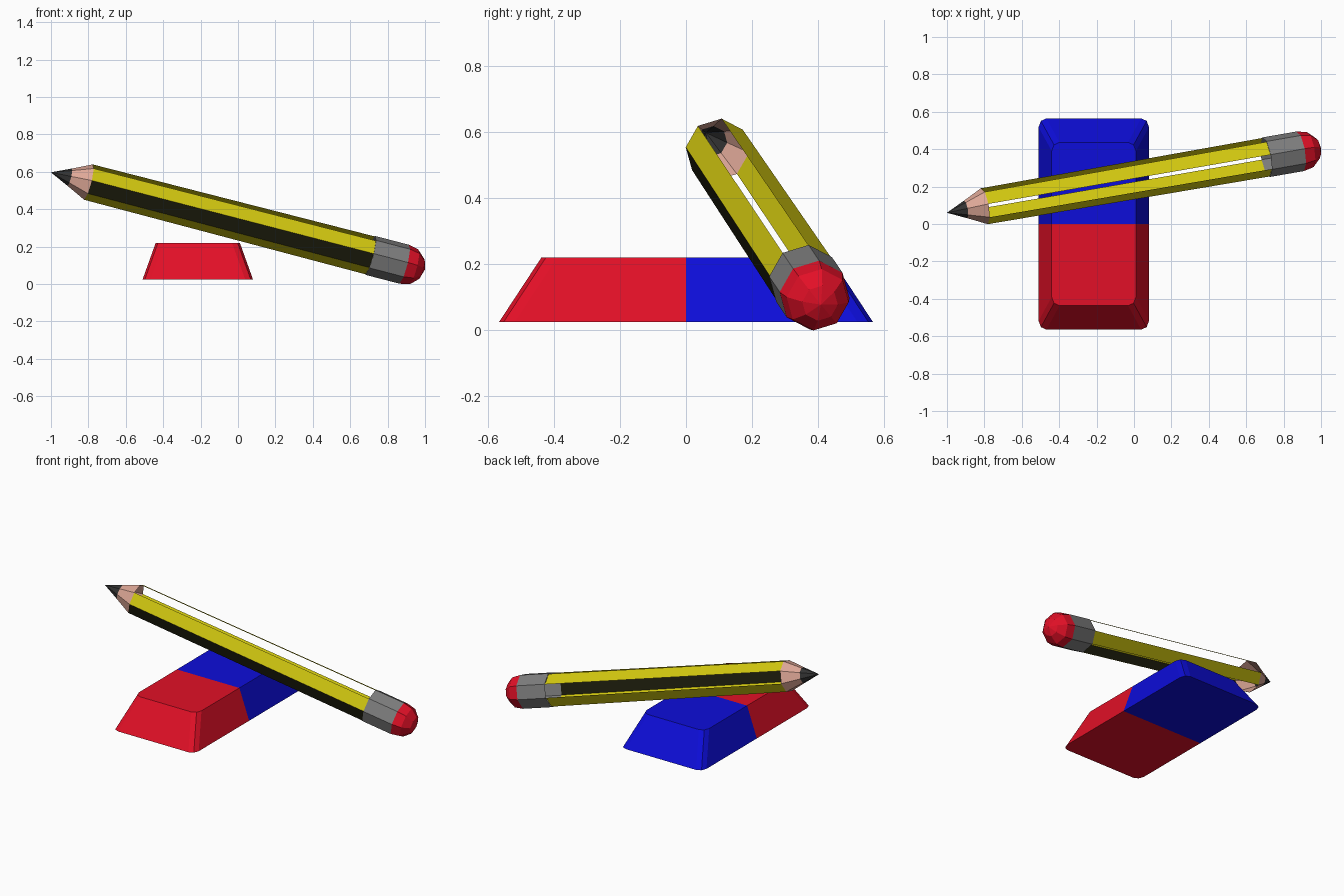
import bpy, bmesh
from math import cos, sin, radians
from mathutils import Vector

cube = bpy.data.objects.get("Cube")
if cube:
    bpy.data.objects.remove(cube, do_unlink=True)


def material(name, rgb):
    m = bpy.data.materials.new(name)
    m.use_nodes = True
    m.diffuse_color = (*rgb, 1)
    bsdf = next(n for n in m.node_tree.nodes if n.type == 'BSDF_PRINCIPLED')
    bsdf.inputs["Base Color"].default_value = (*rgb, 1)
    return m


red = material("red", (0.76, 0.005, 0.02))
blue = material("blue", (0.004, 0.004, 0.70))
yellow = material("yellow", (0.66, 0.59, 0.005))
black = material("stripe black", (0.012, 0.012, 0.004))
grey = material("metal grey", (0.21, 0.21, 0.21))
wood = material("bare wood", (0.73, 0.39, 0.31))
lead = material("lead grey", (0.032, 0.032, 0.032))


def finish(name, bm, mats):
    mesh = bpy.data.meshes.new(name)
    bm.to_mesh(mesh)
    bm.free()
    for m in mats:
        mesh.materials.append(m)
    ob = bpy.data.objects.new(name, mesh)
    bpy.context.collection.objects.link(ob)
    return ob


# Pencil frame: a point on the axis, the axis and two cross directions
ORIGIN = Vector((-0.80, 0.095, 0.545))
AXIS = Vector((1, 0.174, -0.26)).normalized()
UP = (Vector((0, 0, 1)) - AXIS * AXIS.z).normalized()
SIDE = UP.cross(AXIS)
SIDES = 8


def pencil_part(name, rings, mats, open_sides=(), dark_sides=()):
    """Loft eight-sided rings given as (distance along the axis, radius)."""
    bm = bmesh.new()
    loops = []
    for dist, radius in rings:
        centre = ORIGIN + AXIS * dist
        if radius == 0:
            loops.append([bm.verts.new(centre)] * SIDES)
            continue
        angles = [radians(85 + 45 * k) for k in range(SIDES)]
        loops.append([bm.verts.new(centre + radius * (SIDE * cos(a) + UP * sin(a)))
                      for a in angles])
    for low, high in zip(loops, loops[1:]):
        for k in range(SIDES):
            if k in open_sides:
                continue
            j = (k + 1) % SIDES
            corners = list(dict.fromkeys((low[k], low[j], high[j], high[k])))
            face = bm.faces.new(corners[::-1])
            face.material_index = 1 if k in dark_sides else 0
    bm.normal_update()
    # Point every face away from the axis
    for face in bm.faces:
        c = face.calc_center_median() - ORIGIN
        if face.normal.dot(c - AXIS * c.dot(AXIS)) < 0:
            face.normal_flip()
    return finish(name, bm, mats)


pencil_part("pencil_lead", [(-0.21, 0), (-0.105, 0.048)], [lead])
pencil_part("pencil_wood", [(-0.105, 0.048), (0, 0.098)], [wood])
# The hollow barrel has open strips along three sides
pencil_part("pencil_barrel", [(0, 0.098), (1.578, 0.105)], [yellow, black],
            open_sides=(0, 4, 6), dark_sides=(2,))
pencil_part("pencil_ferrule", [(1.578, 0.108), (1.769, 0.108)], [grey])
pencil_part("pencil_rubber",
            [(1.769, 0.108), (1.825, 0.096), (1.868, 0.055), (1.885, 0)], [red])

# Eraser block: tapered box with softened corners, split into two colours
bm = bmesh.new()
bmesh.ops.create_cube(bm, size=2)
for v in bm.verts:
    top = v.co.z > 0
    half_x, half_y = (0.225, 0.437) if top else (0.295, 0.565)
    v.co = (-0.215 + v.co.x * half_x, v.co.y * half_y, 0.22 if top else 0.025)
corners = [e for e in bm.edges if abs(e.verts[0].co.z - e.verts[1].co.z) > 0.1]
bmesh.ops.bevel(bm, geom=corners, offset=0.04, segments=2, profile=0.5,
                affect='EDGES')
bmesh.ops.bisect_plane(bm, geom=bm.verts[:] + bm.edges[:] + bm.faces[:],
                       plane_co=(0, 0, 0), plane_no=(0, 1, 0))
for f in bm.faces:
    f.material_index = 1 if f.calc_center_median().y > 0 else 0
finish("eraser_block", bm, [red, blue])
